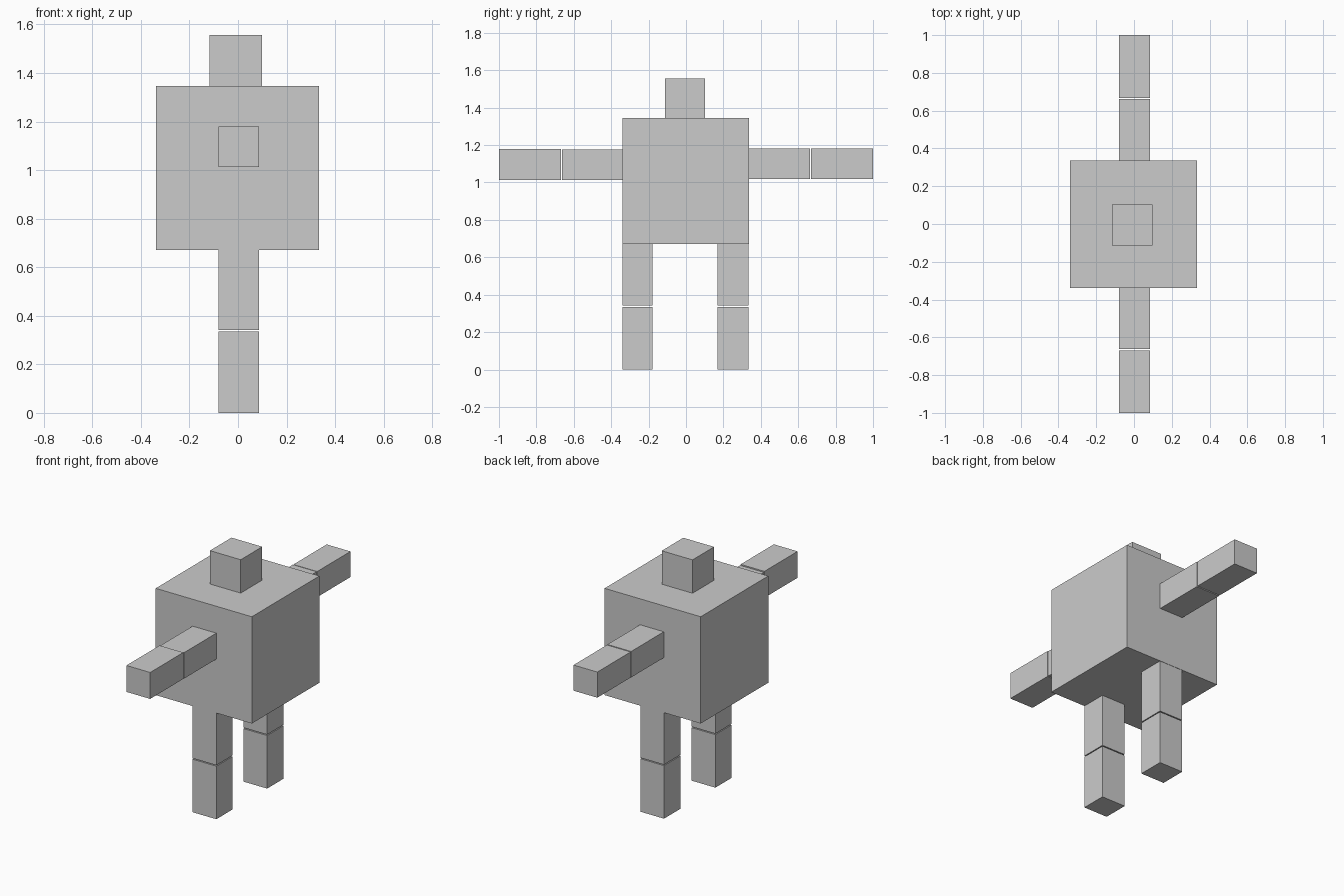
import bpy

if "Cube" in bpy.data.objects:
    bpy.data.objects.remove(bpy.data.objects["Cube"])


def box(name, x, y, z):
    """Axis-aligned box from (min, max) ranges."""
    bpy.ops.mesh.primitive_cube_add(size=1, location=[(a + b) / 2 for a, b in (x, y, z)])
    ob = bpy.context.object
    ob.name = ob.data.name = name
    ob.scale = [b - a for a, b in (x, y, z)]
    bpy.ops.object.transform_apply(location=False, rotation=False, scale=True)
    return ob


LIMB_X = (-0.08, 0.086)

# body
box("torso", (-0.338, 0.334), (-0.339, 0.336), (0.671, 1.346))
box("head", (-0.117, 0.098), (-0.113, 0.102), (1.346, 1.557))

# arms: upper and lower segment on each side, with a thin joint gap
for side, inner, elbow, z_upper, z_lower in (
    ("front", -0.339, -0.666, (1.012, 1.176), (1.013, 1.18)),
    ("back", 0.336, 0.665, (1.018, 1.182), (1.019, 1.181)),
):
    s = 1 if inner > 0 else -1
    box(side + "_upper_arm", LIMB_X, sorted((inner, elbow - s * 0.003)), z_upper)
    box(side + "_forearm", LIMB_X, sorted((elbow + s * 0.003, s * 1.0)), z_lower)

# legs: thigh and shin on each side
for side, y in (("front", (-0.339, -0.179)), ("back", (0.168, 0.334))):
    box(side + "_thigh", LIMB_X, y, (0.341, 0.671))
    box(side + "_shin", LIMB_X, y, (0.0, 0.335))
